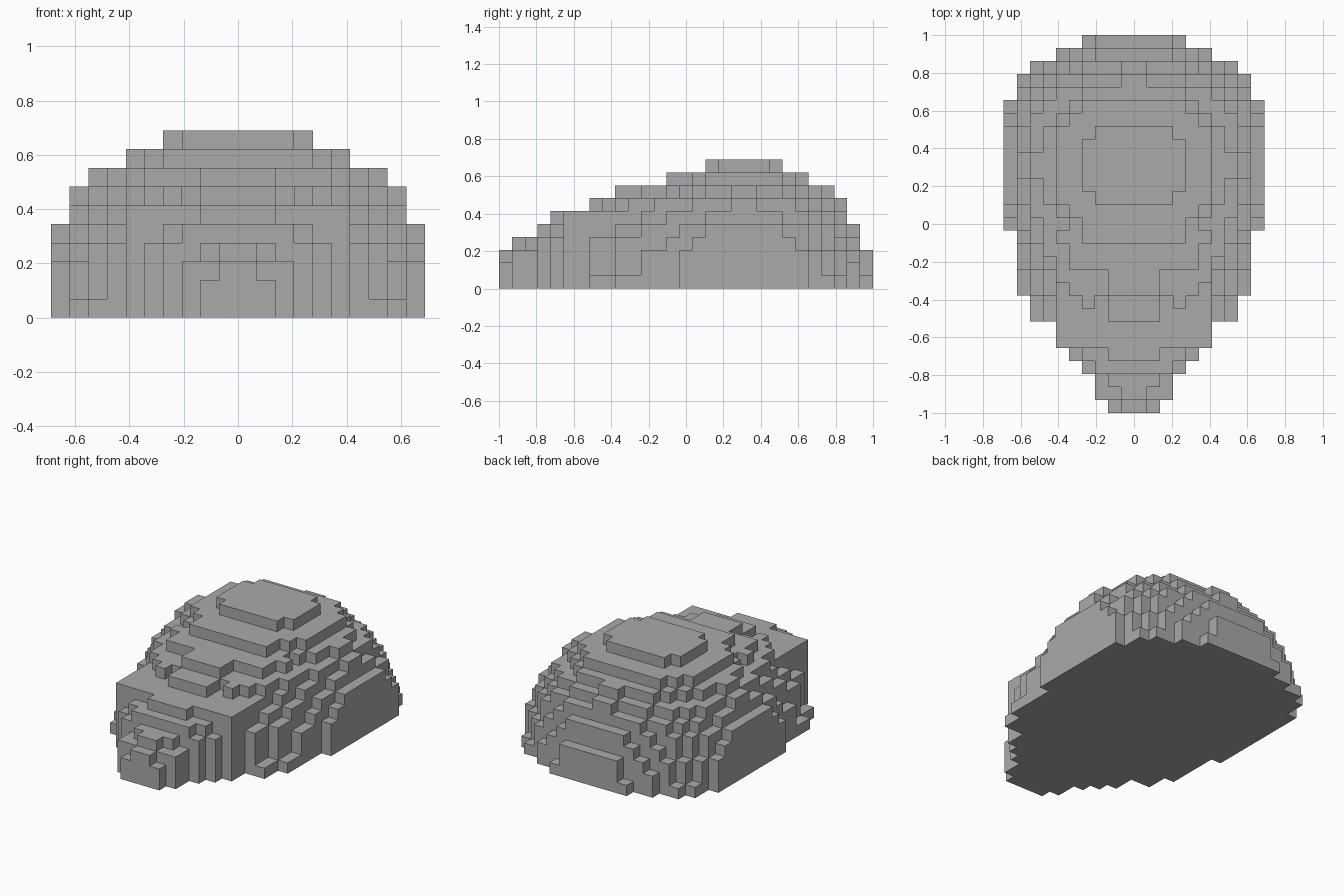
import bpy
import bmesh
from mathutils import Vector

if "Cube" in bpy.data.objects:
    bpy.data.objects.remove(bpy.data.objects["Cube"], do_unlink=True)

ROWS = 29
UNIT = 2 / ROWS

# Dome: squared radius of each terrace, bottom to top
dome_terraces = [131, 126, 122, 112, 103, 88, 75, 58, 41.3, 18]

# Nose: first row from the front and half-widths row by row, per terrace
nose_terraces = [
    (0, [2, 3, 3, 4, 5, 6, 6, 8, 8, 9, 9, 9, 9, 9]),
    (0, [2, 3, 3, 4, 5, 6, 6, 7, 7, 8, 8, 9, 9, 9]),
    (0, [1, 3, 3, 4, 5, 6, 6, 7, 7, 8, 8, 9, 9, 9]),
    (1, [1, 2, 4, 5, 6, 6, 7, 7, 8, 8, 8, 8, 9]),
    (3, [3, 4, 6, 6, 6, 6, 7, 7, 8, 8, 8]),
    (4, [2, 6, 6, 6, 6, 6, 6, 7, 7, 8]),
    (7, [2, 2, 5, 6, 6, 7, 7]),
    (9, [2, 2, 5, 5, 6]),
    (13, [4, 4]),
]


def dome_half_width(row, radius_squared):
    """Number of blocks from the middle to the side of the round dome."""
    depth = row - 18 if row > 18 else 19 - row
    room = radius_squared - 1.15 * depth * depth
    return sum((n + 0.5) ** 2 <= room for n in range(10))


def fill(blocks, row, level, inner, outer):
    """Add a mirrored run of blocks between two distances from the middle."""
    for n in range(inner, outer):
        blocks.add((n, row, level))
        blocks.add((-n - 1, row, level))


def block_surface(name, blocks, material):
    """Make one closed skin around a set of blocks."""
    bm = bmesh.new()
    corners = {}

    def corner(p):
        key = tuple(p)
        if key not in corners:
            x, y, z = p
            corners[key] = bm.verts.new((x * UNIT, y * UNIT - 1, z * UNIT))
        return corners[key]

    for block in blocks:
        for axis in range(3):
            for side in (0, 1):
                neighbour = list(block)
                neighbour[axis] += 2 * side - 1
                if tuple(neighbour) in blocks:
                    continue
                base, u, v = Vector(block), Vector(), Vector()
                base[axis] += side
                u[(axis + 1) % 3] = 1
                v[(axis + 2) % 3] = 1
                quad = [base, base + u, base + u + v, base + v]
                if not side:
                    quad.reverse()
                bm.faces.new([corner([round(c) for c in p]) for p in quad])

    # Merge the flat terraces into large clean faces
    bmesh.ops.dissolve_limit(bm, angle_limit=0.01, verts=bm.verts[:], edges=bm.edges[:])
    mesh = bpy.data.meshes.new(name)
    bm.to_mesh(mesh)
    bm.free()
    mesh.materials.append(material)
    obj = bpy.data.objects.new(name, mesh)
    bpy.context.collection.objects.link(obj)
    return obj


# Stone colour
stone = bpy.data.materials.new("grey stone")
stone.use_nodes = True
grey = (0.4, 0.4, 0.4, 1)
stone.diffuse_color = grey
stone.node_tree.nodes["Principled BSDF"].inputs["Base Color"].default_value = grey

# Dome
blocks = set()
for level, radius_squared in enumerate(dome_terraces):
    for row in range(9, ROWS):
        fill(blocks, row, level, 0, dome_half_width(row, radius_squared))

# Tapered nose
for level, (first_row, widths) in enumerate(nose_terraces):
    for offset, width in enumerate(widths):
        fill(blocks, first_row + offset, level, 0, width)

# Pair of small bumps on the nose
fill(blocks, 8, 6, 3, 4)

block_surface("stepped_mound", blocks, stone)
